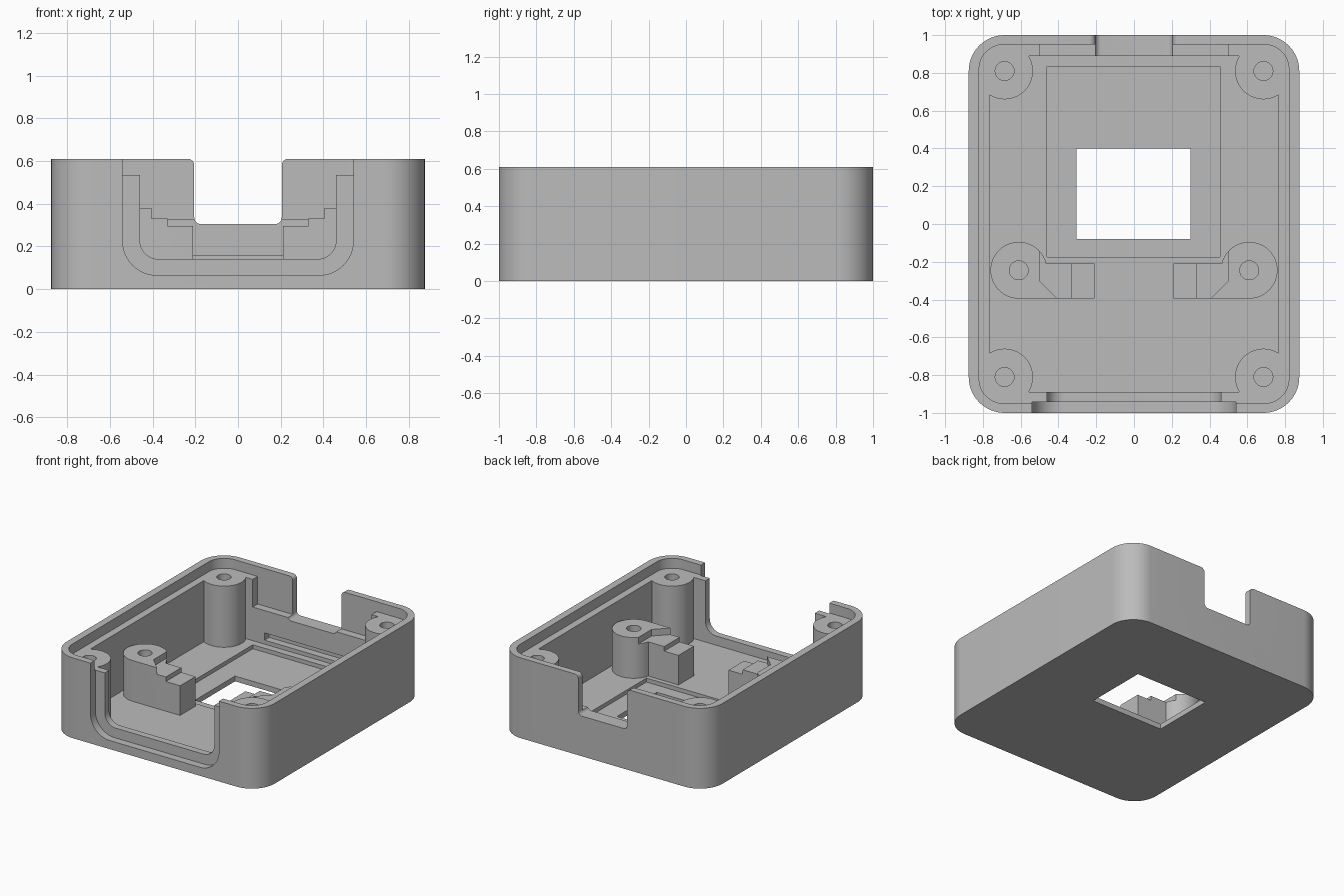
import bpy, bmesh, math

if "Cube" in bpy.data.objects:
    bpy.data.objects.remove(bpy.data.objects["Cube"])

grey = bpy.data.materials.new("matte_grey")
grey.diffuse_color = (0.5, 0.5, 0.5, 1)
grey.use_nodes = True
grey.node_tree.nodes["Principled BSDF"].inputs["Base Color"].default_value = grey.diffuse_color


def arc(cx, cy, r, a0, a1, n=12):
    """Points along an arc, angles in degrees."""
    return [(cx + r * math.cos(math.radians(a0 + (a1 - a0) * i / n)),
             cy + r * math.sin(math.radians(a0 + (a1 - a0) * i / n))) for i in range(n + 1)]


def rounded(hx, hy, r, n=12):
    """Rounded rectangle outline."""
    cx, cy = hx - r, hy - r
    return (arc(cx, cy, r, 0, 90, n) + arc(-cx, cy, r, 90, 180, n)
            + arc(-cx, -cy, r, 180, 270, n) + arc(cx, -cy, r, 270, 360, n))


def rect(x0, x1, y0, y1):
    return [(x0, y0), (x1, y0), (x1, y1), (x0, y1)]


def circle(x, y, r):
    return arc(x, y, r, 0, 360, 32)[:-1]


def u_shape(hx, bottom, r, top=0.8):
    """U outline, open above the rim."""
    return ([(hx, top), (-hx, top)] + arc(-hx + r, bottom + r, r, 180, 270)
            + arc(hx - r, bottom + r, r, 270, 360))


def prism(name, pts, lo, hi, axis="z"):
    """Extrude an outline along z, or an x-z outline along y."""
    bm = bmesh.new()
    place = (lambda a, b, h: (a, b, h)) if axis == "z" else (lambda a, b, h: (a, h, b))
    rings = [[bm.verts.new(place(a, b, h)) for a, b in pts] for h in (lo, hi)]
    n = len(pts)
    bm.faces.new(rings[0])
    bm.faces.new(rings[1])
    for i in range(n):
        j = (i + 1) % n
        bm.faces.new((rings[0][i], rings[0][j], rings[1][j], rings[1][i]))
    bmesh.ops.recalc_face_normals(bm, faces=bm.faces)
    mesh = bpy.data.meshes.new(name)
    bm.to_mesh(mesh)
    bm.free()
    mesh.materials.append(grey)
    ob = bpy.data.objects.new(name, mesh)
    bpy.context.collection.objects.link(ob)
    return ob


def activate(ob):
    bpy.ops.object.select_all(action="DESELECT")
    ob.select_set(True)
    bpy.context.view_layer.objects.active = ob


def cut(ob, pts, lo, hi, axis="z"):
    cutter = prism("cutter", pts, lo, hi, axis)
    mod = ob.modifiers.new("cut", "BOOLEAN")
    mod.operation, mod.solver, mod.object = "DIFFERENCE", "EXACT", cutter
    activate(ob)
    bpy.ops.object.modifier_apply(modifier=mod.name)
    bpy.data.objects.remove(cutter)


def finish(ob):
    activate(ob)
    bpy.ops.object.shade_smooth_by_angle(angle=math.radians(30))


# Tray shell
FLOOR, LEDGE, TOP = 0.07, 0.535, 0.61
PX, PY, PR = 0.685, 0.81, 0.15
tray = prism("tray", rounded(0.875, 1.0, 0.19, 16), 0, TOP)

# Stepped rim, then a cavity whose corners curve around the screw posts
cut(tray, rounded(0.82, 0.95, 0.13), LEDGE, 0.8)
cavity = []
for sx, sy, flip in ((1, 1, 0), (-1, 1, 1), (-1, -1, 0), (1, -1, 1)):
    pts = [(sx * x, sy * y) for x, y in arc(PX, PY, PR, -57.8, -212.2, 24)]
    cavity += pts[::-1] if flip else pts
cut(tray, cavity, FLOOR, 0.58)
for sx in (-1, 1):
    for sy in (-1, 1):
        cut(tray, circle(sx * PX, sy * PY, 0.05), 0.1, 0.58)

# Floor recess and window
cut(tray, rect(-0.46, 0.455, -0.175, 0.835), 0.04, 0.2)
cut(tray, rect(-0.305, 0.3, -0.08, 0.4), -0.1, 0.2)

# Front opening: wide outer U and narrower inner U
cut(tray, u_shape(0.54, 0.065, 0.16), -1.1, -0.942, "y")
cut(tray, u_shape(0.46, 0.14, 0.09), -1.1, -0.85, "y")

# Back wall: lowered inner ledge, rounded notch, slot near the floor
cut(tray, rect(-0.5, 0.5, 0.325, 0.8), 0.8, 0.95, "y")
notch = ([(0.235, 0.8), (-0.235, 0.8)] + arc(-0.235, 0.58, 0.03, 90, 0, 6)
         + arc(-0.175, 0.335, 0.03, 180, 270, 6) + arc(0.175, 0.335, 0.03, 270, 360, 6)
         + arc(0.235, 0.58, 0.03, 180, 90, 6))
cut(tray, notch, 0.8, 1.1, "y")
cut(tray, rect(-0.4, 0.4, 0.1, 0.155), 0.86, 0.945, "y")
finish(tray)

# Stepped support brackets with a screw post
for side, s in (("left", -1), ("right", 1)):
    def flip(pts):
        return [(s * x, y) for x, y in pts]
    outline = [(0.21, -0.21), (0.21, -0.395)] + arc(0.61, -0.245, 0.15, -90, 166.5, 32)
    bracket = prism(side + "_bracket", flip(outline), 0.05, 0.38)
    cut(bracket, flip([(0.1, 0), (0.5, 0), (0.5, -0.3), (0.4, -0.4), (0.4, -0.5), (0.1, -0.5)]), 0.33, 0.5)
    cut(bracket, flip(rect(0.1, 0.33, -0.5, 0)), 0.295, 0.5)
    cut(bracket, flip(circle(0.61, -0.245, 0.05)), 0.1, 0.5)
    finish(bracket)
